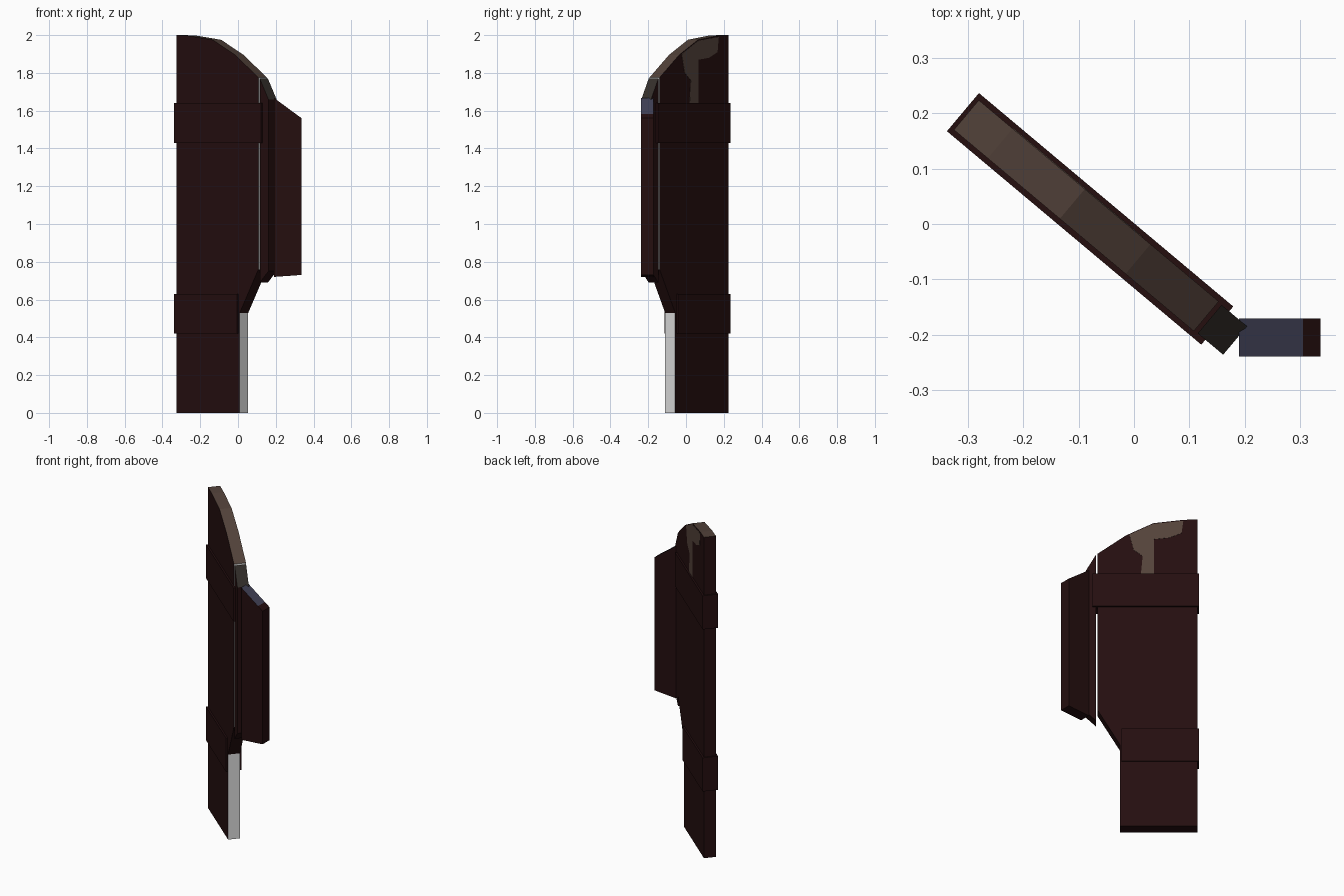
import bpy, math
from mathutils import Matrix, Vector

if "Cube" in bpy.data.objects:
    bpy.data.objects.remove(bpy.data.objects["Cube"])


def mat(name, rgb):
    m = bpy.data.materials.new(name)
    m.diffuse_color = (*rgb, 1)
    m.use_nodes = True
    m.node_tree.nodes["Principled BSDF"].inputs["Base Color"].default_value = m.diffuse_color
    return m


DARK = mat("dark red wood", (0.018, 0.0045, 0.0048))
BROWN = mat("weathered brown", (0.088, 0.056, 0.043))
OLIVE = mat("dark grey brown", (0.036, 0.030, 0.025))
BLUE = mat("slate blue", (0.056, 0.056, 0.098))
GREY = mat("pale grey", (0.75, 0.75, 0.75))


def slab(name, pts, thick, frame, edges=None, face=DARK, offset=0.0):
    """Extrude an (along, height) profile; edges maps edge number -> material."""
    n = len(pts)
    verts = [(u, offset + s * thick / 2, z) for s in (-1, 1) for u, z in pts]
    faces = [tuple(range(n)), tuple(reversed(range(n, 2 * n)))]
    faces += [(i, i + n, (i + 1) % n + n, (i + 1) % n) for i in range(n)]
    me = bpy.data.meshes.new(name)
    me.from_pydata(verts, [], faces)
    mats = [face]
    for i, m in (edges or {}).items():
        if m not in mats:
            mats.append(m)
        me.polygons[2 + i].material_index = mats.index(m)
    for m in mats:
        me.materials.append(m)
    ob = bpy.data.objects.new(name, me)
    ob.matrix_world = frame
    bpy.context.collection.objects.link(ob)
    return ob


def rect(u0, u1, z0, z1):
    return [(u0, z0), (u1, z0), (u1, z1), (u0, z1)]


# Frames: the turned door leaf and the straight broken end
LEAF = Matrix.Translation(Vector((-0.303, 0.197, 0))) @ Matrix.Rotation(math.radians(-40), 4, 'Z')
END = Matrix.Translation(Vector((0, -0.205, 0)))

# Main door leaf with arched top and broken lower edge
slab("door_leaf",
     [(0, 0), (0.437, 0), (0.437, 0.53), (0.566, 0.76), (0.566, 1.775),
      (0.405, 1.895), (0.25, 1.975), (0.08, 1.997), (0, 2.0)],
     0.07, LEAF,
     {1: GREY, 3: GREY, 4: BROWN, 5: BROWN, 6: BROWN, 7: BROWN})

# Narrow split plank beside the leaf
slab("split_plank",
     [(0.574, 0.69), (0.634, 0.75), (0.634, 1.66), (0.574, 1.77)],
     0.067, LEAF, {2: OLIVE})

# Cross bands wrapped around the leaf
slab("upper_band", rect(-0.008, 0.592, 1.43, 1.64), 0.09, LEAF)
slab("lower_band", rect(-0.008, 0.428, 0.42, 0.63), 0.09, LEAF)

# Worn patch on the back of the arch
slab("worn_patch",
     [(0.245, 1.64), (0.32, 1.64), (0.31, 1.76), (0.36, 1.80), (0.385, 1.90),
      (0.25, 1.97), (0.08, 1.99), (0.09, 1.91), (0.16, 1.88), (0.245, 1.87)],
     0.002, LEAF, face=BROWN, offset=0.0355)

# Bent broken end, made of two planks
slab("broken_end_inner",
     [(0.19, 0.72), (0.305, 0.728), (0.305, 1.583), (0.19, 1.668)],
     0.068, END, {2: BLUE})
slab("broken_end_outer",
     [(0.305, 0.728), (0.337, 0.731), (0.337, 1.56), (0.305, 1.583)],
     0.068, END)
